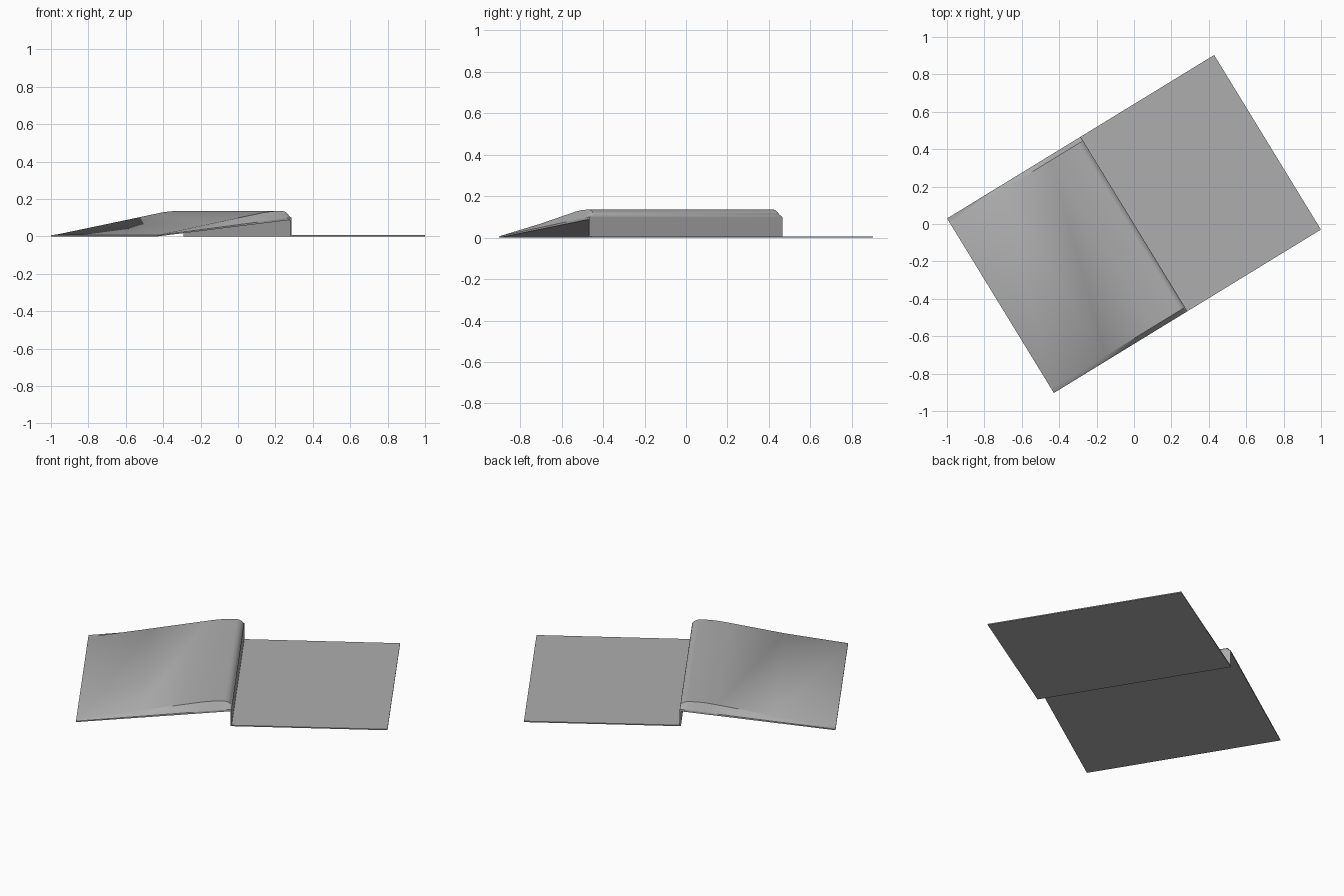
import bpy, bmesh, math

cube = bpy.data.objects.get("Cube")
if cube:
    bpy.data.objects.remove(cube, do_unlink=True)

ANGLE = math.radians(31.46)   # plan rotation of the whole piece
L, W = 0.837, 0.547           # half length and half width
T = 0.006                     # sheet thickness
STEP = 0.1                    # height of the upright fold
PEAK = 0.135                  # top of the raised cover
INSET = 0.025                 # plan width of the cover's sloping sides

grey = bpy.data.materials.new("mid_grey")
grey.use_nodes = True
colour = (0.42, 0.42, 0.42, 1)
grey.diffuse_color = colour
for node in grey.node_tree.nodes:
    if node.type == "BSDF_PRINCIPLED":
        node.inputs["Base Color"].default_value = colour


def add_object(name, bm):
    mesh = bpy.data.meshes.new(name)
    bm.to_mesh(mesh)
    bm.free()
    mesh.materials.append(grey)
    obj = bpy.data.objects.new(name, mesh)
    obj.rotation_euler.z = ANGLE
    bpy.context.collection.objects.link(obj)
    return obj


# Folded sheet: ramp, upright step and flat half, extruded across the width
profile = [(-L, T), (0, STEP), (0, T), (L, T), (L, 0),
           (-T, 0), (-T, STEP - 2 * T), (-L, 0)]
bm = bmesh.new()
face = bm.faces.new([bm.verts.new((x, -W, z)) for x, z in profile])
ext = bmesh.ops.extrude_face_region(bm, geom=[face])
moved = [v for v in ext["geom"] if isinstance(v, bmesh.types.BMVert)]
bmesh.ops.translate(bm, verts=moved, vec=(0, 2 * W, 0))
bmesh.ops.recalc_face_normals(bm, faces=bm.faces)
add_object("folded_sheet", bm)

# Raised cover on the ramp: straight rise, soft crown, rounded nose
crown = [(-L, T), (-0.5, 0.066), (-0.2, 0.12), (-0.16, 0.127),
         (-0.13, 0.131), (-0.1, 0.134), (-0.07, PEAK)]
nose = 0.042
for i in range(11):
    a = math.pi / 2 * i / 10
    crown.append((-nose + nose * math.sin(a),
                  STEP + (PEAK - STEP) * math.cos(a)))

bm = bmesh.new()
rows = []
for x, z in crown:
    base = T + (STEP - T) * (x + L) / L
    rows.append([bm.verts.new(p) for p in (
        (x, -W, base), (x, INSET - W, z), (x, W - INSET, z), (x, W, base))])
for a, b in zip(rows, rows[1:]):
    for j in range(3):
        bm.faces.new((a[j], b[j], b[j + 1], a[j + 1]))
cover = add_object("raised_cover", bm)

bpy.ops.object.select_all(action="DESELECT")
cover.select_set(True)
bpy.context.view_layer.objects.active = cover
bpy.ops.object.shade_smooth_by_angle(angle=math.radians(30))
